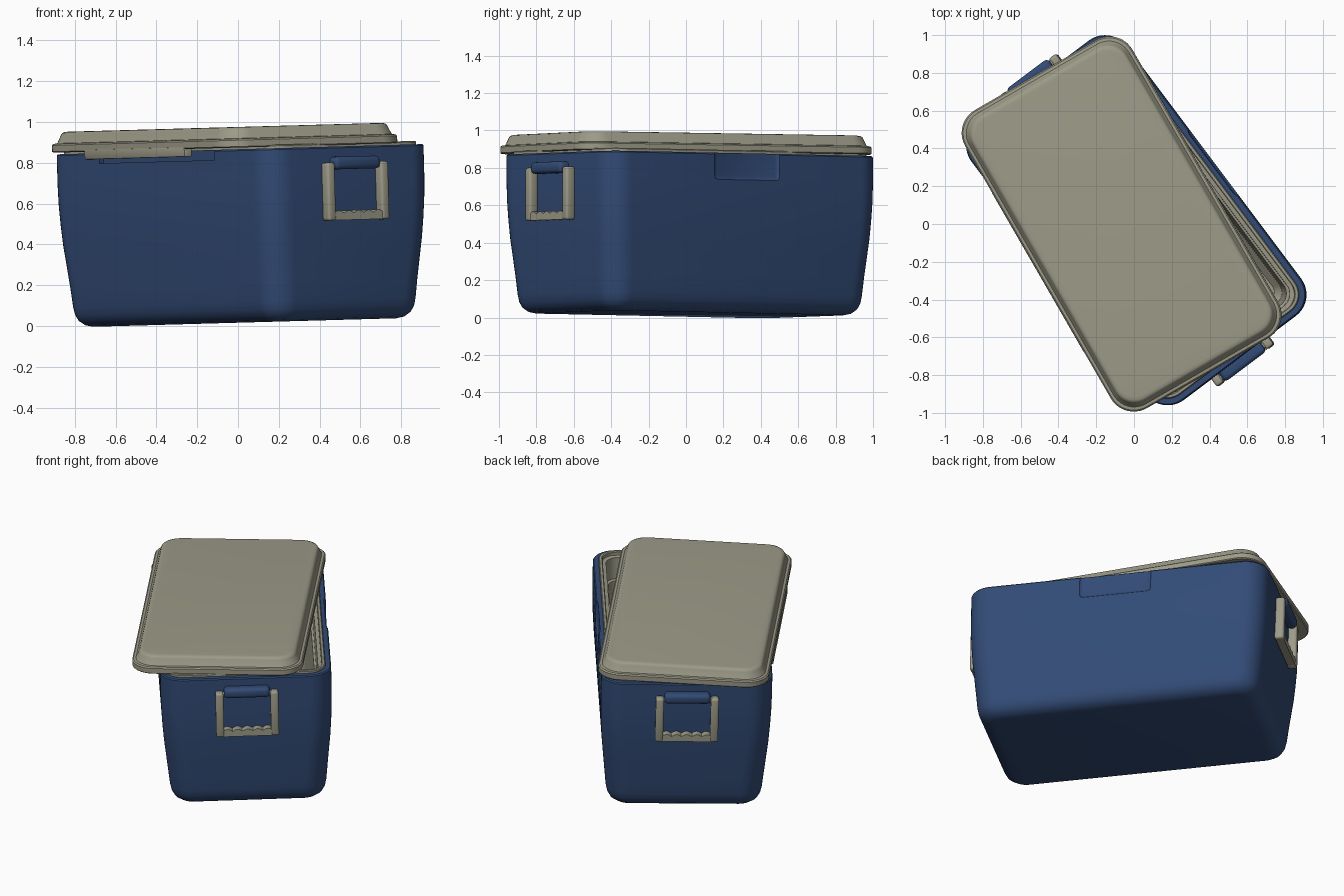
import bpy, bmesh, math
from mathutils import Matrix

if "Cube" in bpy.data.objects:
    bpy.data.objects.remove(bpy.data.objects["Cube"])


def material(name, rgb):
    m = bpy.data.materials.new(name)
    m.diffuse_color = (*rgb, 1)
    m.use_nodes = True
    m.node_tree.nodes["Principled BSDF"].inputs["Base Color"].default_value = m.diffuse_color
    return m


BLUE = material("navy blue plastic", (0.032, 0.07, 0.18))
TAN = material("khaki plastic", (0.335, 0.325, 0.245))

HX, HY = 0.511, 0.911                      # half width and half length
TILT = Matrix.Rotation(-0.028, 4, 'Y')
BODY = Matrix.Translation((0.034, 0.02, 0.017)) @ TILT @ Matrix.Rotation(math.atan2(0.6, 0.8), 4, 'Z')
LID = Matrix.Translation((-0.065, 0.0, 0.873)) @ TILT @ Matrix.Rotation(math.radians(30), 4, 'Z')


def make(name, bm, mat, smooth=35):
    bmesh.ops.recalc_face_normals(bm, faces=bm.faces)
    me = bpy.data.meshes.new(name)
    bm.to_mesh(me)
    bm.free()
    ob = bpy.data.objects.new(name, me)
    bpy.context.collection.objects.link(ob)
    me.materials.append(mat)
    activate(ob)
    bpy.ops.object.shade_smooth_by_angle(angle=math.radians(smooth))
    return ob


def activate(ob):
    bpy.ops.object.select_all(action='DESELECT')
    ob.select_set(True)
    bpy.context.view_layer.objects.active = ob


def rounded_loft(name, rows, mat, caps=(True, True), smooth=35):
    """Loft rounded rectangles; each row is (z, inset, corner radius)."""
    bm = bmesh.new()
    rings = []
    for z, inset, r in rows:
        ring = []
        for q, (sx, sy) in enumerate(((1, 1), (-1, 1), (-1, -1), (1, -1))):
            for k in range(11):
                a = math.pi / 2 * (q + k / 10)
                ring.append(bm.verts.new((sx * (HX - inset - r) + r * math.cos(a),
                                          sy * (HY - inset - r) + r * math.sin(a), z)))
        rings.append(ring)
    n = len(rings[0])
    for a, b in zip(rings, rings[1:]):
        for i in range(n):
            bm.faces.new((a[i], a[(i + 1) % n], b[(i + 1) % n], b[i]))
    if caps[0]:
        bm.faces.new(rings[0])
    if caps[1]:
        bm.faces.new(rings[-1])
    return make(name, bm, mat, smooth)


def box(name, lo, hi, mat, bevel=0.0, segs=3):
    bm = bmesh.new()
    bmesh.ops.create_cube(bm, size=1)
    for v in bm.verts:
        v.co = [l + (c + 0.5) * (h - l) for c, l, h in zip(v.co, lo, hi)]
    if bevel:
        bmesh.ops.bevel(bm, geom=bm.edges[:], offset=bevel, segments=segs, profile=0.5, affect='EDGES')
    return make(name, bm, mat)


def cut(ob, cutter):
    cutter.hide_render = True
    m = ob.modifiers.new("cut", 'BOOLEAN')
    m.operation, m.solver, m.object = 'DIFFERENCE', 'EXACT', cutter
    activate(ob)
    bpy.ops.object.modifier_apply(modifier=m.name)
    bpy.data.objects.remove(cutter)


# cooler shell: filleted base, slight taper, open cavity
shell = rounded_loft("cooler_body", [
    (0, 0.135, 0.06), (0.008, 0.10, 0.085), (0.03, 0.07, 0.11), (0.06, 0.053, 0.125),
    (0.10, 0.044, 0.135), (0.2, 0.034, 0.14), (0.3, 0.024, 0.14), (0.4, 0.014, 0.14),
    (0.5, 0.007, 0.14), (0.6, 0.002, 0.14), (0.7, 0, 0.14), (0.843, 0, 0.14),
    (0.85, 0.006, 0.134), (0.85, 0.04, 0.105), (0.8, 0.045, 0.10), (0.06, 0.105, 0.08)], BLUE)

# latch panel on one long side, wide hinge notch on the other
cut(shell, box("latch_cutter", (0.499, -0.225, 0.70), (0.60, 0.225, 0.95), BLUE, 0.03))
cut(shell, box("notch_cutter", (-0.60, -0.47, 0.80), (-0.485, 0.47, 0.95), BLUE))
activate(shell)
bpy.ops.object.shade_smooth_by_angle(angle=math.radians(35))

# inner liner with raised rim and ledge
liner = rounded_loft("inner_liner", [
    (0.82, 0.034, 0.11), (0.862, 0.034, 0.11), (0.867, 0.039, 0.105), (0.867, 0.052, 0.095),
    (0.862, 0.057, 0.09), (0.842, 0.057, 0.09), (0.838, 0.078, 0.08), (0.70, 0.082, 0.08),
    (0.695, 0.095, 0.075), (0.12, 0.125, 0.07), (0.08, 0.16, 0.05)], TAN, caps=(False, True))

body_parts = [shell, liner]

# carry handles at both ends
for s, end in ((-1, "front"), (1, "back")):
    y0, y1 = sorted((s * 0.905, s * 0.962))
    for t, side in ((-1, "left"), (1, "right")):
        xa, xb = sorted((t * 0.14, t * 0.188))
        body_parts.append(box(f"{end}_handle_arm_{side}", (xa, y0, 0.487), (xb, y1, 0.772), TAN, 0.013))
    # grip with finger scallops
    bm = bmesh.new()
    pts = [(-0.165, 0.489), (0.165, 0.489)]
    for i in range(41):
        x = 0.165 - 0.33 * i / 40
        pts.append((x, 0.522 + 0.014 * abs(math.cos(x * math.pi / 0.06))))
    f = bm.faces.new([bm.verts.new((x, y0 + 0.005, z)) for x, z in pts])
    ext = bmesh.ops.extrude_face_region(bm, geom=[f])["geom"]
    for v in ext:
        if isinstance(v, bmesh.types.BMVert):
            v.co.y = y1 - 0.004
    body_parts.append(make(f"{end}_handle_grip", bm, TAN))
    # pivot mount on the shell
    m0, m1 = sorted((s * 0.895, s * 0.968))
    body_parts.append(box(f"{end}_handle_mount", (-0.137, m0, 0.738), (0.137, m1, 0.80), BLUE, 0.022, 4))
    p0, p1 = sorted((s * 0.92, s * 0.95))
    body_parts.append(box(f"{end}_handle_pin", (-0.15, p0, 0.745), (0.15, p1, 0.77), TAN, 0.006))

# lid with flange and stepped dome, hollow below
lid = rounded_loft("lid", [
    (0.028, 0.07, 0.09), (0.0, 0.055, 0.10), (0.0, 0.006, 0.134), (0.005, 0, 0.14), (0.036, 0, 0.14),
    (0.043, 0.007, 0.135), (0.045, 0.022, 0.125), (0.05, 0.026, 0.122), (0.085, 0.040, 0.115),
    (0.094, 0.045, 0.112), (0.099, 0.055, 0.105), (0.101, 0.07, 0.095)], TAN)
tab = box("lid_hinge_tab", (-0.513, -0.49, -0.038), (-0.47, 0.49, 0.01), TAN, 0.005, 2)

for ob in body_parts:
    ob.matrix_world = BODY
for ob in (lid, tab):
    ob.matrix_world = LID
